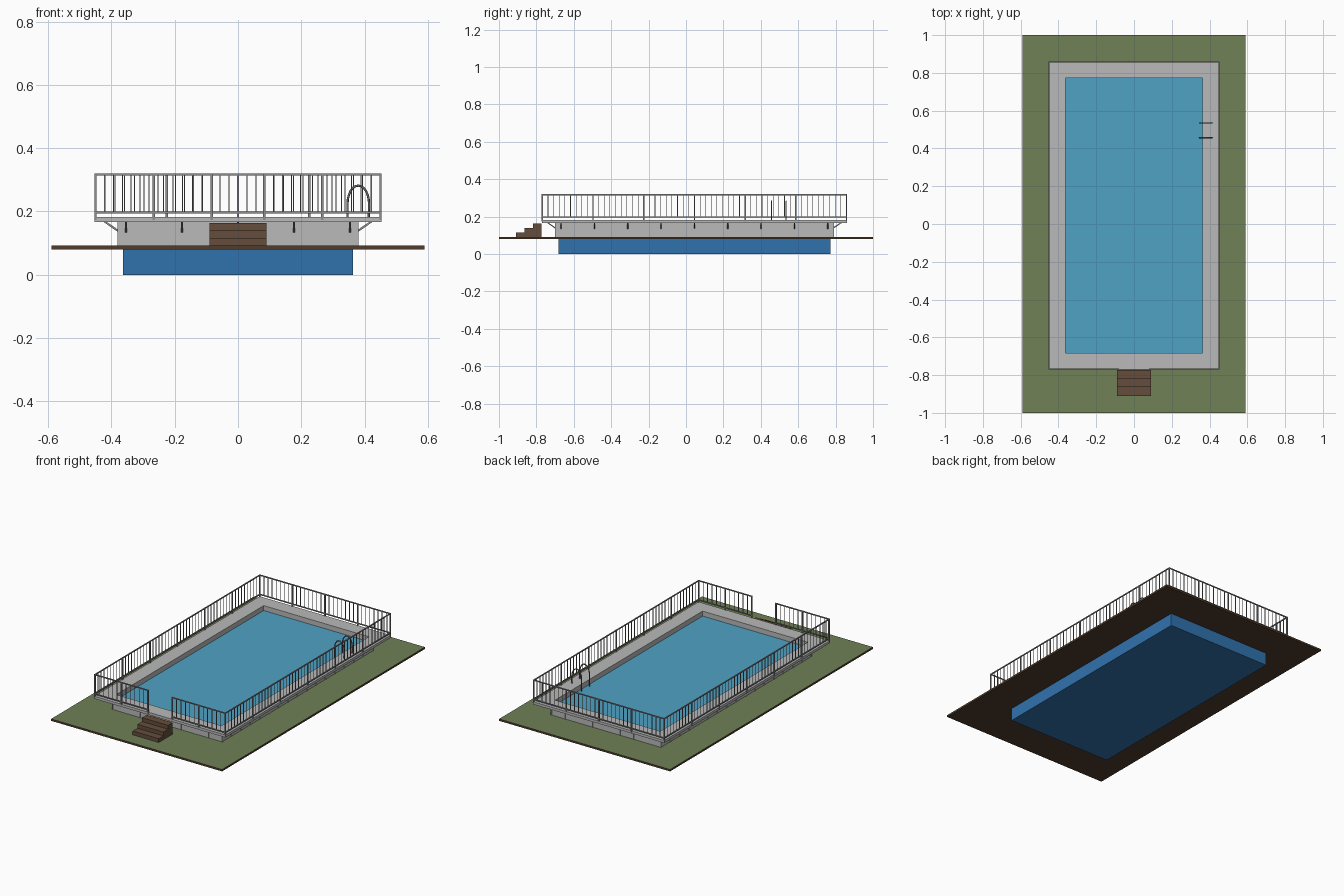
import bpy, bmesh, math
from mathutils import Vector

old = bpy.data.objects.get("Cube")
if old:
    bpy.data.objects.remove(old)


def material(name, r, g, b):
    m = bpy.data.materials.new(name)
    m.use_nodes = True
    m.diffuse_color = (r, g, b, 1)
    m.node_tree.nodes["Principled BSDF"].inputs["Base Color"].default_value = (r, g, b, 1)
    return m


grass = material("grass green", 0.16, 0.22, 0.095)
soil = material("soil brown", 0.08, 0.045, 0.025)
water = material("water blue", 0.08, 0.36, 0.56)
liner = material("liner blue", 0.03, 0.17, 0.42)
stone = material("deck grey", 0.48, 0.49, 0.48)
metal = material("rail grey", 0.28, 0.28, 0.28)
steel = material("ladder dark grey", 0.15, 0.16, 0.17)
wood = material("step brown", 0.13, 0.075, 0.045)


def finish(name, bm, *mats):
    bmesh.ops.recalc_face_normals(bm, faces=bm.faces)
    if len(mats) > 1:  # second material goes on upward faces
        for f in bm.faces:
            f.material_index = int(f.normal.z > 0.5)
    me = bpy.data.meshes.new(name)
    bm.to_mesh(me)
    bm.free()
    for m in mats:
        me.materials.append(m)
    ob = bpy.data.objects.new(name, me)
    bpy.context.collection.objects.link(ob)
    return ob


def box(bm, x0, x1, y0, y1, z0, z1):
    v = bmesh.ops.create_cube(bm, size=1)["verts"]
    bmesh.ops.scale(bm, vec=(x1 - x0, y1 - y0, z1 - z0), verts=v)
    bmesh.ops.translate(bm, vec=((x0 + x1) / 2, (y0 + y1) / 2, (z0 + z1) / 2), verts=v)


def frame(bm, outer, inner, z0, z1):
    """Rectangular ring around the pool centre from half sizes."""
    signs = [(-1, -1), (1, -1), (1, 1), (-1, 1)]
    loops = [[bm.verts.new((sx * h[0], CY + sy * h[1], z)) for sx, sy in signs]
             for h, z in ((outer, z0), (outer, z1), (inner, z1), (inner, z0))]
    for i in range(4):
        a, b = loops[i], loops[(i + 1) % 4]
        for j in range(4):
            k = (j + 1) % 4
            bm.faces.new((a[j], a[k], b[k], b[j]))


# Main levels and half sizes
CY = 0.045
GROUND, DECK0, DECK1, RAIL = 0.092, 0.167, 0.183, 0.32
POOL = (0.363, 0.727)
WALL = (0.378, 0.742)
DECK = (0.453, 0.816)

# Ground slab
bm = bmesh.new()
box(bm, -0.59, 0.59, -1, 1, 0.08, GROUND)
finish("ground", bm, soil, grass)

# Pool basin with water surface
bm = bmesh.new()
box(bm, -POOL[0], POOL[0], CY - POOL[1], CY + POOL[1], 0, 0.152)
finish("pool_basin", bm, liner, water)

# Raised wall and overhanging deck
bm = bmesh.new()
frame(bm, WALL, POOL, GROUND, DECK0)
finish("pool_wall", bm, stone)
bm = bmesh.new()
frame(bm, DECK, POOL, DECK0, DECK1)
finish("deck", bm, stone)

# Vertical ribs between the wall panels
bm = bmesh.new()
for i in range(9):
    x = WALL[0] * (i / 4 - 1)
    for s in (-1, 1):
        y = CY + s * WALL[1]
        box(bm, x - 0.003, x + 0.003, y - 0.003, y + 0.003, GROUND, DECK0)
for i in range(17):
    y = CY + WALL[1] * (i / 8 - 1)
    for s in (-1, 1):
        x = s * WALL[0]
        box(bm, x - 0.003, x + 0.003, y - 0.003, y + 0.003, GROUND, DECK0)
finish("wall_ribs", bm, stone)


# Diagonal brackets under the deck
def bracket(bm, base, out):
    side = Vector((-out.y, out.x, 0)) * 0.003
    prof = [(0, 0.134), (0, 0.142), (0.037, DECK0), (0.047, DECK0)]
    a, b = ([bm.verts.new(base + out * d + Vector((0, 0, z)) + side * s)
             for d, z in prof] for s in (-1, 1))
    bm.faces.new(a)
    bm.faces.new(b)
    for i in range(4):
        j = (i + 1) % 4
        bm.faces.new((a[i], a[j], b[j], b[i]))


bm = bmesh.new()
for s in (-1, 1):
    for i in range(5):
        bracket(bm, Vector((0.354 * (i / 2 - 1), CY + s * WALL[1], 0)), Vector((0, s, 0)))
    for i in range(9):
        bracket(bm, Vector((s * WALL[0], CY + 0.713 * (i / 4 - 1), 0)), Vector((s, 0, 0)))
finish("deck_brackets", bm, metal)


# Railing runs: posts, two rails and thin bars
def railing(name, start, end, bays, bars):
    a, b = Vector(start), Vector(end)
    bm = bmesh.new()

    def upright(p, r, z0, z1):
        box(bm, p.x - r, p.x + r, p.y - r, p.y + r, z0, z1)

    n = bays * bars
    for i in range(n + 1):
        p = a.lerp(b, i / n)
        if i % bars == 0:
            upright(p, 0.0035, DECK1 - 0.01, RAIL)
        else:
            upright(p, 0.0015, 0.196, RAIL - 0.003)
    for z0, z1 in ((0.194, 0.2), (RAIL - 0.006, RAIL)):
        box(bm, min(a.x, b.x) - 0.003, max(a.x, b.x) + 0.003,
            min(a.y, b.y) - 0.003, max(a.y, b.y) + 0.003, z0, z1)
    finish(name, bm, metal)


RX, RY0, RY1 = DECK[0] - 0.003, CY - DECK[1] + 0.003, CY + DECK[1] - 0.003
GATE = 0.083
for side, s in (("left", 1), ("right", -1)):
    railing(side + "_railing", (s * RX, RY0), (s * RX, RY1), 6, 9)
    railing("front_" + side + "_railing", (s * RX, RY0), (s * GATE, RY0), 2, 6)
railing("back_railing", (-RX, RY1), (RX, RY1), 4, 8)

# Entrance steps
bm = bmesh.new()
for i in range(3):
    box(bm, -0.09, 0.09, -0.91 + 0.046 * i, -0.772, GROUND + 0.024 * i, GROUND + 0.024 * (i + 1))
finish("entrance_steps", bm, wood)

# Ladder handrails arching over the pool edge
for label, y in (("near", 0.457), ("far", 0.535)):
    cu = bpy.data.curves.new(label + "_ladder_rail", "CURVE")
    cu.dimensions = "3D"
    cu.bevel_depth = 0.0035
    cu.bevel_resolution = 2
    cu.use_fill_caps = True
    pts = [(0.413, DECK1 - 0.005)]
    for i in range(13):
        t = math.pi * i / 12
        pts.append((0.38 + 0.034 * math.cos(t), 0.225 + 0.057 * math.sin(t)))
    pts.append((0.347, 0.1))
    sp = cu.splines.new("POLY")
    sp.points.add(len(pts) - 1)
    for p, (x, z) in zip(sp.points, pts):
        p.co = (x, y, z, 1)
    cu.materials.append(steel)
    ob = bpy.data.objects.new(label + "_ladder_rail", cu)
    bpy.context.collection.objects.link(ob)
